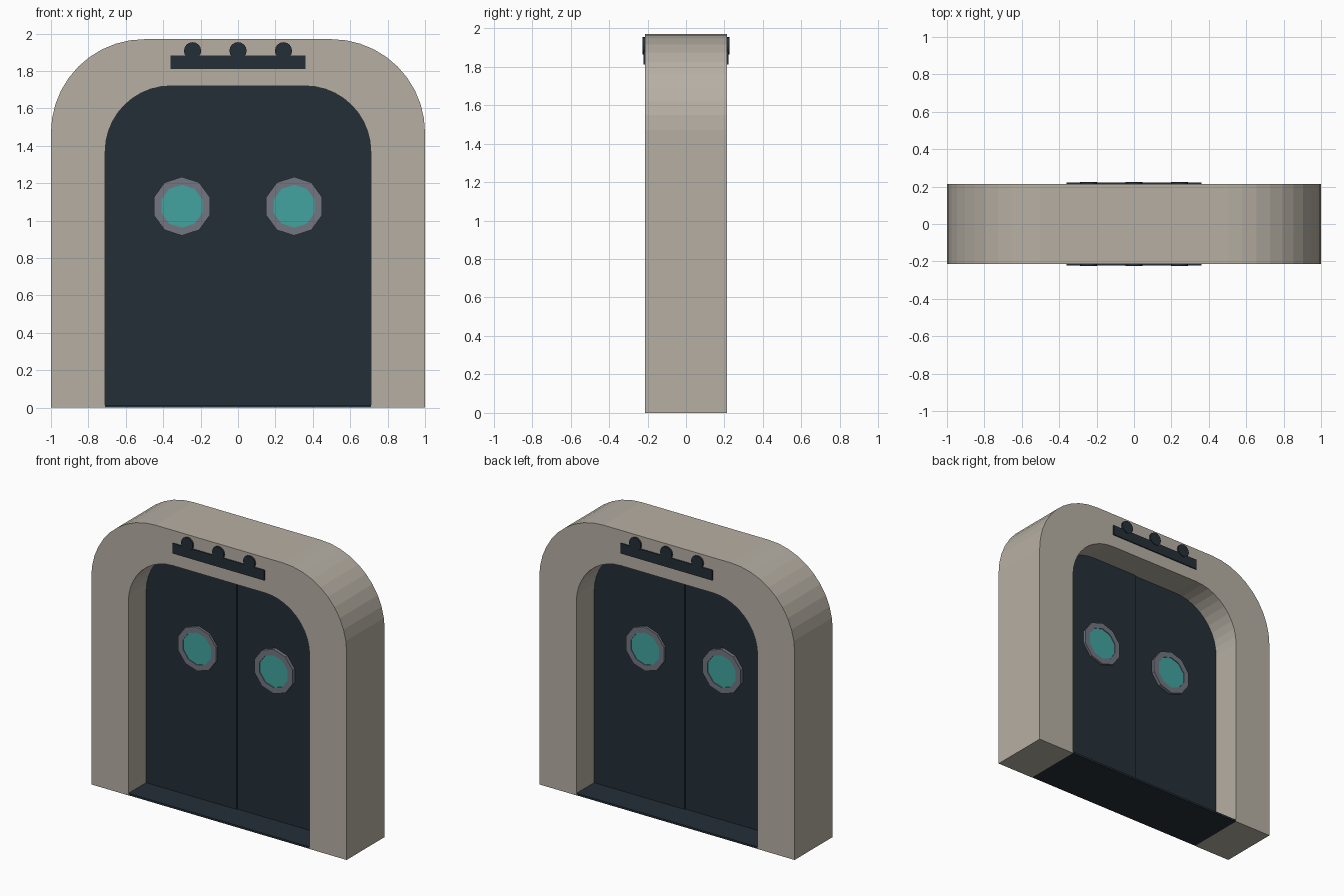
import bpy, bmesh, math

if "Cube" in bpy.data.objects:
    bpy.data.objects.remove(bpy.data.objects["Cube"])


def material(name, rgb):
    m = bpy.data.materials.new(name)
    m.diffuse_color = (*rgb, 1)
    m.use_nodes = True
    m.node_tree.nodes["Principled BSDF"].inputs["Base Color"].default_value = m.diffuse_color
    return m


STONE = material("warm_grey_frame", (0.47, 0.43, 0.37))
DARK = material("dark_blue_grey", (0.018, 0.028, 0.039))
RIM = material("mid_grey_rim", (0.17, 0.18, 0.22))
GLASS = material("teal_glass", (0.055, 0.37, 0.35))


def prism(name, outline, y0, y1, mat):
    """Extrude an (x, z) outline from y0 to y1."""
    bm = bmesh.new()
    face = bm.faces.new([bm.verts.new((x, y0, z)) for x, z in outline])
    ext = bmesh.ops.extrude_face_region(bm, geom=[face])
    verts = [v for v in ext["geom"] if isinstance(v, bmesh.types.BMVert)]
    bmesh.ops.translate(bm, verts=verts, vec=(0, y1 - y0, 0))
    bmesh.ops.recalc_face_normals(bm, faces=bm.faces)
    mesh = bpy.data.meshes.new(name)
    bm.to_mesh(mesh)
    bm.free()
    mesh.materials.append(mat)
    ob = bpy.data.objects.new(name, mesh)
    bpy.context.collection.objects.link(ob)
    return ob


def arch(w, top, r, n=10):
    """Left foot to right foot over a doorway with rounded top corners."""
    arc = [(w - r + r * math.cos(a), top - r + r * math.sin(a))
           for a in (math.pi / 2 * (1 - i / n) for i in range(n + 1))]
    right = arc + [(w, 0)]
    return [(-x, z) for x, z in reversed(right)] + right


def rect(x0, x1, z0, z1):
    return [(x0, z0), (x1, z0), (x1, z1), (x0, z1)]


def ngon(cx, cz, r, n):
    return [(cx + r * math.sin(2 * math.pi * i / n), cz + r * math.cos(2 * math.pi * i / n))
            for i in range(n)]


def ring(name, cx, cz, r_out, r_in, half, n, mat):
    """Flat annulus with depth along y."""
    loops = [[(x, y, z) for x, z in ngon(cx, cz, r, n)]
             for r, y in ((r_out, -half), (r_in, -half), (r_in, half), (r_out, half))]
    faces = [(k * n + i, k * n + (i + 1) % n, (k + 1) % 4 * n + (i + 1) % n, (k + 1) % 4 * n + i)
             for k in range(4) for i in range(n)]
    mesh = bpy.data.meshes.new(name)
    mesh.from_pydata([p for l in loops for p in l], [], faces)
    bm = bmesh.new()
    bm.from_mesh(mesh)
    bmesh.ops.recalc_face_normals(bm, faces=bm.faces)
    bm.to_mesh(mesh)
    bm.free()
    mesh.materials.append(mat)
    bpy.context.collection.objects.link(bpy.data.objects.new(name, mesh))


D = 0.213           # half depth of the frame
inner = arch(0.71, 1.72, 0.35)

# Frame: outer arch with the doorway outline walked back the other way
prism("door_frame", arch(1.0, 1.97, 0.5) + inner[::-1], -D, D, STONE)

# Two sliding leaves, slightly offset so they overlap at the middle
half = len(inner) // 2
prism("left_door", inner[:half] + [(0, 1.72), (0, 0)], -0.014, 0.006, DARK)
prism("right_door", [(0, 0), (0, 1.72)] + inner[half:], -0.006, 0.014, DARK)

# Threshold across the doorway
prism("threshold", rect(-0.71, 0.71, 0, 0.014), -D + 0.002, D - 0.002, DARK)

# Round windows through both leaves
for side, x in (("left", -0.3), ("right", 0.3)):
    ring(side + "_window_rim", x, 1.077, 0.157, 0.115, 0.03, 10, RIM)
    prism(side + "_window_glass", ngon(x, 1.077, 0.116, 10), -0.024, 0.024, GLASS)

# Indicator bar and three lamps above the doorway on both faces
for side, s in (("front", -1), ("back", 1)):
    prism(side + "_lamp_bar", rect(-0.36, 0.36, 1.81, 1.882), s * (D - 0.005), s * (D + 0.008), DARK)
    for i in (-1, 0, 1):
        prism(f"{side}_lamp_{i + 2}", ngon(i * 0.243, 1.908, 0.046, 16),
              s * (D - 0.005), s * (D + 0.012), DARK)
